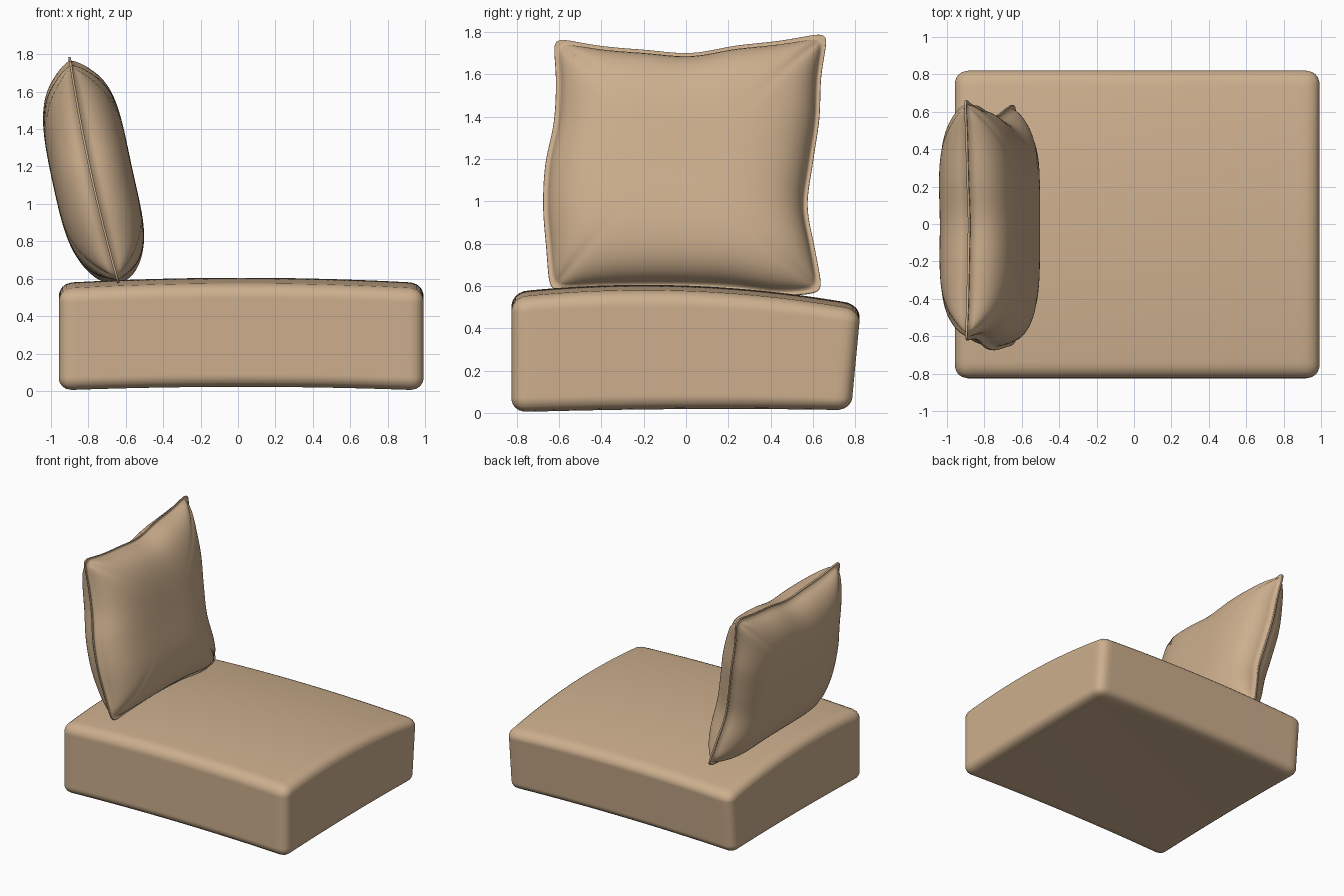
import bpy, bmesh, math
from mathutils import Vector

if "Cube" in bpy.data.objects:
    bpy.data.objects.remove(bpy.data.objects["Cube"])

fabric = bpy.data.materials.new("tan_fabric")
fabric.diffuse_color = (0.61, 0.43, 0.27, 1)
fabric.use_nodes = True
fabric.node_tree.nodes["Principled BSDF"].inputs["Base Color"].default_value = fabric.diffuse_color


def finish(bm, name):
    bmesh.ops.recalc_face_normals(bm, faces=bm.faces)
    mesh = bpy.data.meshes.new(name)
    bm.to_mesh(mesh)
    bm.free()
    mesh.materials.append(fabric)
    mesh.shade_smooth()
    obj = bpy.data.objects.new(name, mesh)
    bpy.context.collection.objects.link(obj)
    return obj


def curve(pts, t):
    """Smooth curve through evenly spaced values, t from -1 to 1."""
    s = (t + 1) / 2 * (len(pts) - 1)
    i = max(0, min(int(s), len(pts) - 2))
    f = s - i
    b, c = pts[i], pts[i + 1]
    a = pts[i - 1] if i > 0 else 2 * b - c
    d = pts[i + 2] if i + 2 < len(pts) else 2 * c - b
    return b + 0.5 * f * (c - a + f * (2*a - 5*b + 4*c - d + f * (3*(b - c) + d - a)))


def lerp(a, b, t):
    return a + (b - a) * (t + 1) / 2


# Seat cushion: rounded box, sagging toward its edges
def build_seat():
    half, r = Vector((0.975, 0.825, 0.28)), 0.07
    bm = bmesh.new()
    bmesh.ops.create_cube(bm, size=2)
    bmesh.ops.subdivide_edges(bm, edges=bm.edges[:], cuts=55, use_grid_fill=True)
    for v in bm.verts:
        q = Vector([v.co[i] * half[i] for i in range(3)])
        core = Vector([max(r - half[i], min(half[i] - r, q[i])) for i in range(3)])
        d = q - core
        p = core + d.normalized() * r
        x, y = p.x, p.y
        top = 0.605 - 0.03 * x * x - 0.09 * (y + 0.2) ** 2
        bottom = 0.035 - 0.02 * x * x - 0.015 * (y - 0.2) ** 2
        h = p.z / half.z
        z = lerp(bottom, top, h)
        if y > 0:  # back face leans outward
            y -= 0.045 * (1 - h) / 2 * y / half.y
        v.co = (x + 0.017, y, z)
    return finish(bm, "seat_cushion")


# Back pillow: two puffed panels meeting in a thin seam flange
RIGHT = [0.65, 0.61, 0.575, 0.60, 0.63, 0.64, 0.675]
LEFT = [-0.645, -0.66, -0.675, -0.665, -0.625, -0.615, -0.63]
TOP = [1.775, 1.735, 1.715, 1.70, 1.735, 1.76, 1.80]
BOTTOM = [0.57, 0.585, 0.59, 0.59, 0.58, 0.555, 0.565]


def build_pillow():
    bm = bmesh.new()
    tilt = math.radians(12)
    for side in (1, -1):
        made = bmesh.ops.create_grid(bm, x_segments=64, y_segments=64, size=1)
        for vert in made["verts"]:
            u, v = (math.sin(c * math.pi / 2) for c in vert.co[:2])
            m = max(abs(u), abs(v))
            k = m / (abs(u) ** 24 + abs(v) ** 24) ** (1 / 24) if m > 0.01 else 1
            a, b = u * k, v * k
            y = lerp(curve(LEFT, b), curve(RIGHT, b), a)
            z = lerp(curve(BOTTOM, a), curve(TOP, a), b)
            x = -0.77 - 0.217 * (z - 1.18) - 0.02 * (1 - b * b)
            pu, pv = (min(1, abs(c) / 0.965) for c in (u, v))
            t = 0.205 * math.sqrt((1 - pu ** 4) * (1 - pv ** 4))
            t += 0 if m > 0.99999 else 0.006
            if side > 0:  # front panel is a little fuller near the bottom
                t *= 1.05
            vert.co = (x + side * t * math.cos(tilt), y, z + side * t * math.sin(tilt))
    bmesh.ops.remove_doubles(bm, verts=bm.verts[:], dist=1e-4)
    return finish(bm, "back_pillow")


build_seat()
build_pillow()
